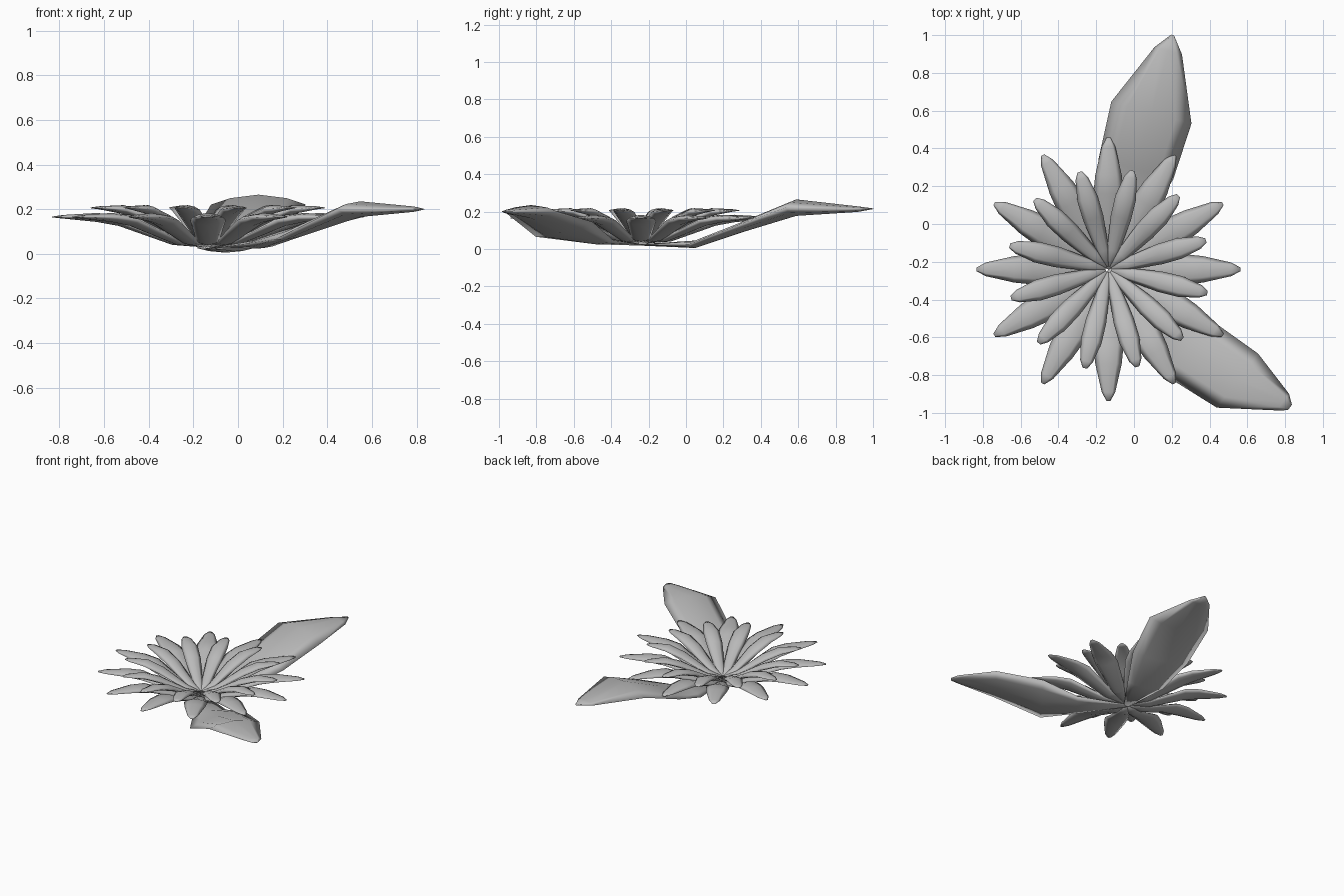
import bpy
import math
from mathutils import Matrix

cube = bpy.data.objects.get("Cube")
if cube:
    bpy.data.objects.remove(cube, do_unlink=True)

grey = bpy.data.materials.new("soft grey")
grey.use_nodes = True
COLOUR = (0.5, 0.5, 0.5, 1)
grey.diffuse_color = COLOUR
grey.node_tree.nodes["Principled BSDF"].inputs["Base Color"].default_value = COLOUR

CENTRE = (-0.135, -0.24, 0)
# Lens cross-section: (across, side), over the top and back underneath
LENS = [(-1, 1), (-0.6, 1), (0, 1), (0.6, 1), (1, 1), (0.6, -1), (0, -1), (-0.6, -1)]


def blade_mesh(name, stations):
    """Closed lens-shaped blade along +x.
    Stations: distance, half width, rim z, half thickness, then optional sideways shift and tilt."""
    verts, faces = [], []
    n = len(LENS)
    for station in stations:
        r, half, z, thick, side, tilt = (*station, 0, 0)[:6]
        verts += [(r, side + half * u, z + tilt * u + s * thick * (1 - u * u)) for u, s in LENS]
    for i in range(len(stations) - 1):
        for j in range(n):
            a, b = i * n + j, i * n + (j + 1) % n
            faces.append((a, a + n, b + n, b))
    faces.append(tuple(range(n)))
    faces.append(tuple(reversed(range(len(verts) - n, len(verts)))))
    mesh = bpy.data.meshes.new(name)
    mesh.from_pydata(verts, [], faces)
    mesh.materials.append(grey)
    for p in mesh.polygons:
        p.use_smooth = True
    return mesh


def place(name, mesh, degrees):
    ob = bpy.data.objects.new(name, mesh)
    ob.matrix_world = Matrix.Translation(CENTRE) @ Matrix.Rotation(math.radians(degrees), 4, "Z")
    bpy.context.collection.objects.link(ob)


# Two rings of twelve petals
outer = blade_mesh("outer_petal", [
    (0.02, 0.012, 0.035, 0.006), (0.16, 0.05, 0.055, 0.015),
    (0.4, 0.08, 0.15, 0.025), (0.5, 0.07, 0.163, 0.02),
    (0.65, 0.036, 0.166, 0.008), (0.698, 0.01, 0.165, 0.002)])
inner = blade_mesh("inner_petal", [
    (0.015, 0.01, 0.045, 0.006), (0.1, 0.032, 0.062, 0.012),
    (0.28, 0.055, 0.158, 0.022), (0.39, 0.056, 0.198, 0.02),
    (0.5, 0.034, 0.206, 0.007), (0.538, 0.012, 0.206, 0.002)])
for k in range(12):
    place(f"outer_petal_{k + 1}", outer, 30 * k)
    place(f"inner_petal_{k + 1}", inner, 30 * k + 16.5)

# Large back leaf
place("back_leaf", blade_mesh("back_leaf", [
    (0, 0.02, 0.022, 0.004), (0.3, 0.13, 0.025, 0.02),
    (0.55, 0.205, 0.112, 0.025), (0.86, 0.22, 0.221, 0.044),
    (1.2, 0.075, 0.213, 0.015), (1.286, 0.008, 0.215, 0.002)]), 74.7)

# Smaller front leaf, bowed to one side and slightly twisted
place("front_leaf", blade_mesh("front_leaf", [
    (0, 0.02, 0.022, 0.004), (0.34, 0.12, 0.045, 0.02, -0.045),
    (0.58, 0.19, 0.105, 0.028, -0.075, 0.04), (0.9, 0.18, 0.2, 0.035, -0.055),
    (1.16, 0.055, 0.2, 0.012), (1.207, 0.018, 0.2, 0.003)]), -37.3)
